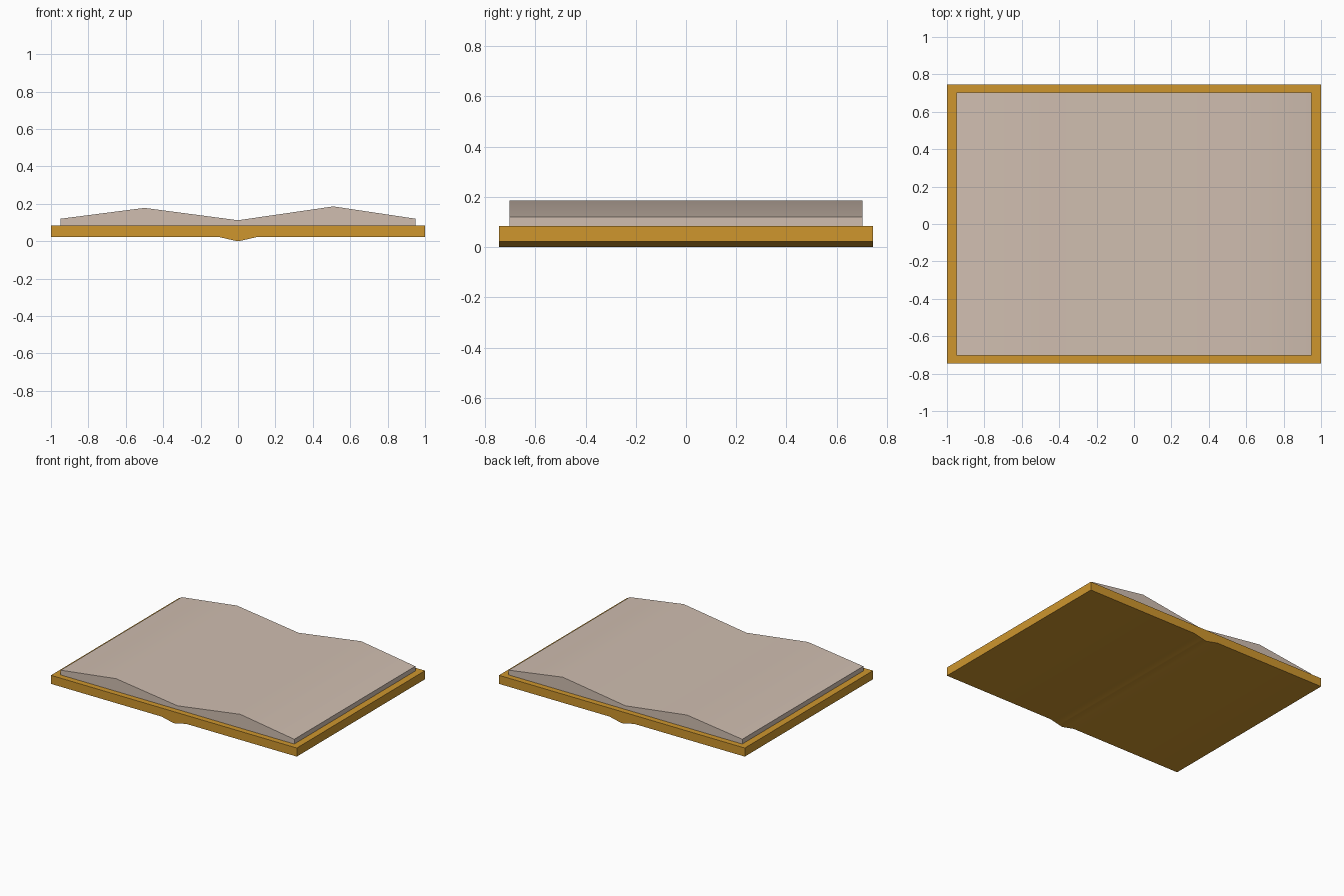
import bpy, bmesh

if "Cube" in bpy.data.objects:
    bpy.data.objects.remove(bpy.data.objects["Cube"])


def material(name, rgb):
    m = bpy.data.materials.new(name)
    m.diffuse_color = (*rgb, 1)
    m.use_nodes = True
    m.node_tree.nodes["Principled BSDF"].inputs["Base Color"].default_value = m.diffuse_color
    return m


def extrude_profile(name, profile, half_depth, mat, smooth_rule):
    """Extrude an x-z outline along y, smoothing the faces chosen by the rule."""
    bm = bmesh.new()
    front = bm.faces.new([bm.verts.new((x, -half_depth, z)) for x, z in profile])
    ext = bmesh.ops.extrude_face_region(bm, geom=[front])
    moved = [v for v in ext["geom"] if isinstance(v, bmesh.types.BMVert)]
    bmesh.ops.translate(bm, verts=moved, vec=(0, 2 * half_depth, 0))
    bmesh.ops.recalc_face_normals(bm, faces=bm.faces)
    for f in bm.faces:
        f.smooth = smooth_rule(f.normal)
    for e in bm.edges:
        e.smooth = len(e.link_faces) == 2 and all(f.smooth for f in e.link_faces)
    me = bpy.data.meshes.new(name)
    bm.to_mesh(me)
    bm.free()
    me.materials.append(mat)
    ob = bpy.data.objects.new(name, me)
    bpy.context.collection.objects.link(ob)
    return ob


gold = material("golden leather", (0.62, 0.305, 0.027))
paper = material("aged paper", (0.63, 0.515, 0.435))

# open cover with a shallow spine ridge underneath
extrude_profile("book_cover",
                [(-1, 0.085), (-1, 0.022), (-0.1, 0.022), (-0.03, 0.006), (0, 0),
                 (0.03, 0.006), (0.1, 0.022), (1, 0.022), (1, 0.085)],
                0.745, gold, lambda n: n.z < -0.5)

# two arched page stacks meeting in the gutter
extrude_profile("page_block",
                [(-0.95, 0.084), (0.95, 0.084), (0.95, 0.12), (0.51, 0.186),
                 (0, 0.112), (-0.5, 0.178), (-0.95, 0.12)],
                0.703, paper, lambda n: n.z > 0.5)
